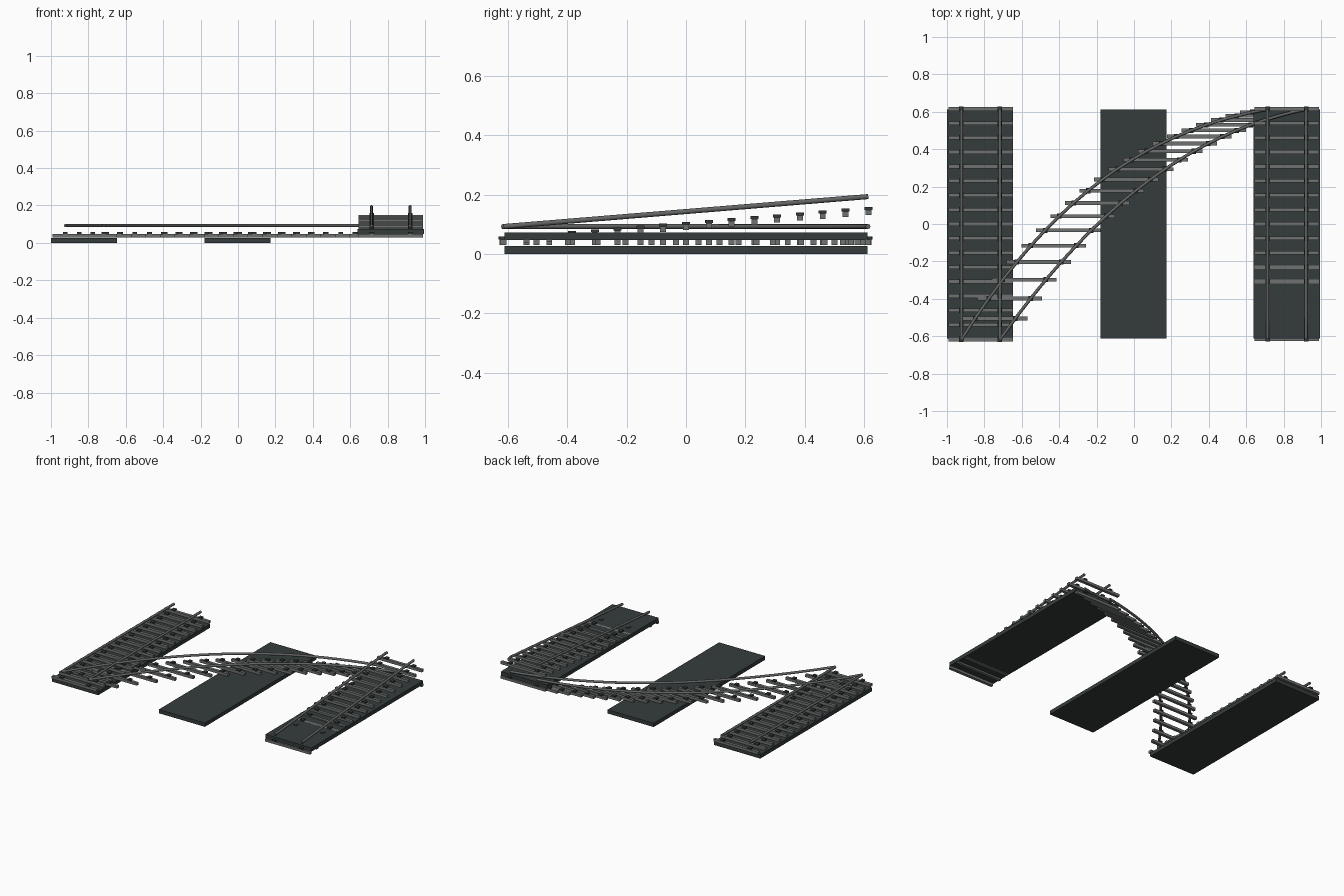
import bpy
import bmesh
from mathutils import Matrix, Vector

cube = bpy.data.objects.get("Cube")
if cube:
    bpy.data.objects.remove(cube, do_unlink=True)


def make_material(name, colour):
    mat = bpy.data.materials.new(name)
    mat.use_nodes = True
    mat.diffuse_color = (*colour, 1)
    mat.node_tree.nodes["Principled BSDF"].inputs["Base Color"].default_value = (*colour, 1)
    return mat


SLAB = make_material("dark slate", (0.036, 0.045, 0.045))
SLEEPER = make_material("mid grey", (0.16, 0.17, 0.167))
RAIL = make_material("steel grey", (0.125, 0.13, 0.128))
CHAIR = make_material("near black", (0.035, 0.037, 0.037))


def boxes(name, centres, size, mat):
    """One object holding an equal box at every centre."""
    bm = bmesh.new()
    for c in centres:
        bmesh.ops.create_cube(bm, size=1, matrix=Matrix.Translation(c) @ Matrix.Diagonal((*size, 1)))
    mesh = bpy.data.meshes.new(name)
    bm.to_mesh(mesh)
    bm.free()
    mesh.materials.append(mat)
    obj = bpy.data.objects.new(name, mesh)
    bpy.context.collection.objects.link(obj)


def rail(name, points):
    """Round bar swept along a path."""
    curve = bpy.data.curves.new(name, "CURVE")
    curve.dimensions = "3D"
    curve.bevel_depth = 0.0085
    curve.bevel_resolution = 2
    curve.use_fill_caps = True
    spline = curve.splines.new("POLY")
    spline.points.add(len(points) - 1)
    for p, co in zip(spline.points, points):
        p.co = (*co, 1)
    spline.use_smooth = True
    curve.materials.append(RAIL)
    bpy.context.collection.objects.link(bpy.data.objects.new(name, curve))


def track(name, centres, offset):
    """Sleepers at the centres, with rail chairs on top and two rails above."""
    boxes(name + "_sleepers", centres, (0.345, 0.02, 0.018), SLEEPER)
    chairs = []
    for side, label in ((-1, "right"), (1, "left")):
        line = [c + Vector((side * offset(c.x), 0, 0)) for c in centres]
        chairs += [p + Vector((0, 0, 0.014)) for p in line]
        rail(f"{name}_{label}_rail", [p + Vector((0, 0, 0.0535)) for p in line])
    boxes(name + "_chairs", chairs, (0.024, 0.027, 0.01), CHAIR)


END = 0.615
BASE = 0.039
GAUGE = 0.103


def straight(x, rise):
    steps = [i / 16 for i in range(17)]
    return [Vector((x, END * (2 * t - 1), BASE + rise * t)) for t in steps]


def bend(x):
    return 0.267 + 0.705 * x - 0.40 * x**2 + 0.07 * x**3


# Base slabs
for name, x, z in (("right_slab", -0.823, 0.0135), ("middle_slab", -0.003, 0.0135),
                   ("left_slab", 0.817, 0.06)):
    boxes(name, [Vector((x, 0, z))], (0.354, 1.225, 0.026), SLAB)

# Level track, sloping track and the curved track joining them
track("level_track", straight(-0.82, 0), lambda x: GAUGE)
track("sloping_track", straight(0.817, 0.101), lambda x: GAUGE)
curve_x = [-0.82 + 1.637 * i / 21 for i in range(22)]
track("curved_track", [Vector((x, bend(x), BASE)) for x in curve_x],
      lambda x: GAUGE + 0.025 * (1 - (x / 0.82) ** 2))
